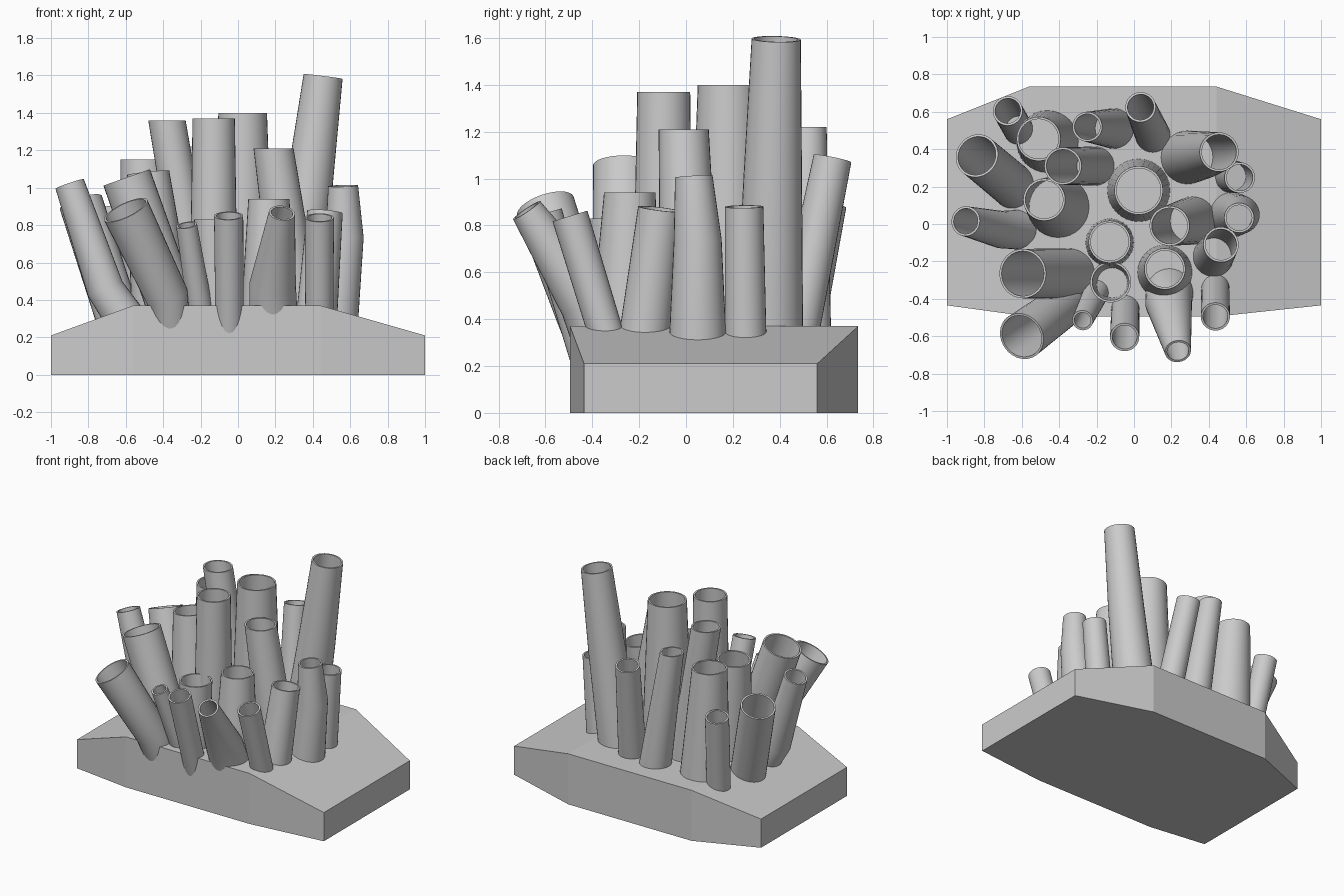
import bpy, bmesh, math
from mathutils import Vector

if "Cube" in bpy.data.objects:
    bpy.data.objects.remove(bpy.data.objects["Cube"])

SIDES = 32
WALL = 0.012


def make_object(name, bm):
    bmesh.ops.recalc_face_normals(bm, faces=bm.faces[:])
    me = bpy.data.meshes.new(name)
    bm.to_mesh(me)
    bm.free()
    ob = bpy.data.objects.new(name, me)
    bpy.context.collection.objects.link(ob)
    return ob


def tube(name, points, flat=False):
    """Hollow tube through (x, y, z, radius) points, bottom first, open at the top."""
    pos = [Vector(p[:3]) for p in points]
    rad = [p[3] for p in points]
    n = len(pos)
    frames = []
    for i in range(n):
        d = (pos[min(i + 1, n - 1)] - pos[max(i - 1, 0)]).normalized()
        if flat and i == n - 1:
            d = Vector((0, 0, 1))
        u = Vector((0, 1, 0)).cross(d).normalized()
        frames.append((pos[i], u, d.cross(u), rad[i]))
    bm = bmesh.new()
    path = [(f, 0) for f in frames] + [(f, WALL) for f in reversed(frames)]
    rings = []
    for (c, u, v, r), inset in path:
        rings.append([bm.verts.new(c + (r - inset) * (math.cos(a) * u + math.sin(a) * v))
                      for a in (2 * math.pi * k / SIDES for k in range(SIDES))])
    rings.append(rings[0])
    for a, b in zip(rings, rings[1:]):
        for k in range(SIDES):
            m = (k + 1) % SIDES
            bm.faces.new((a[k], a[m], b[m], b[k]))
    ob = make_object(name, bm)
    bpy.ops.object.select_all(action='DESELECT')
    ob.select_set(True)
    bpy.context.view_layer.objects.active = ob
    bpy.ops.object.shade_smooth_by_angle(angle=math.radians(35))


# Rock slab: straight walls, top sloping down towards both ends
outline = [(-1, -.435, .21), (-.56, -.495, .37), (.44, -.495, .37), (1, -.435, .21),
           (1, .56, .21), (.44, .735, .37), (-.56, .735, .37), (-1, .56, .21)]
bm = bmesh.new()
low = [bm.verts.new((x, y, 0)) for x, y, z in outline]
top = [bm.verts.new(p) for p in outline]
bm.faces.new(low[::-1])
for i in range(8):
    j = (i + 1) % 8
    bm.faces.new((low[i], low[j], top[j], top[i]))
for quad in ((0, 1, 6, 7), (1, 2, 5, 6), (2, 3, 4, 5)):
    bm.faces.new([top[i] for i in quad])
make_object("base_slab", bm)

# Upright tubes in the middle and back, level rims
tube("centre_tube", [(.025, .18, .3, .17), (.025, .18, 1.40, .13)], True)
tube("centre_front_tube", [(-.13, -.1, .3, .13), (-.13, -.095, 1.37, .113)], True)
tube("back_left_wide_tube", [(-.46, .44, .3, .17), (-.51, .455, 1.15, .118)], True)
tube("back_tube", [(-.10, .51, .3, .11), (-.25, .52, 1.22, .08)], True)
tube("left_inner_tube", [(-.20, .31, .3, .105), (-.38, .31, 1.36, .10)], True)
tube("right_inner_tube", [(.32, .02, .3, .13), (.19, -.01, 1.21, .107)], True)
tube("front_short_tube", [(-.115, -.315, .3, .09), (-.125, -.31, .83, .11)], True)
tube("front_wide_tube", [(.165, -.26, .3, .15), (.165, -.24, .94, .11)], True)

# Leaning tubes, rims square to the tube
tube("tall_tube", [(.28, .355, .3, .145), (.38, .37, 1.0, .125), (.455, .385, 1.595, .105)])
tube("back_leaning_tube", [(.105, .465, .3, .095), (.035, .625, 1.085, .082)])
tube("back_left_tube", [(-.61, .49, .25, .08), (-.675, .605, .89, .08)])
tube("left_outer_tube", [(-.63, .19, .27, .12), (-.84, .365, .92, .118)])
tube("left_bent_tube", [(-.57, -.03, .25, .11), (-.71, -.03, .46, .10), (-.90, .015, 1.02, .08)])
tube("left_wide_tube", [(-.40, .09, .3, .17), (-.48, .13, 1.08, .113)])
tube("left_front_tube", [(-.33, -.265, .3, .135), (-.595, -.265, 1.055, .132)])

# Tubes splaying out over the front edge
tube("front_left_tube", [(-.35, -.37, .2, .10), (-.38, -.44, .42, .115), (-.60, -.60, .88, .128)])
tube("front_flared_tube", [(.19, -.35, .3, .13), (.185, -.42, .48, .125), (.235, -.68, .865, .07)])
tube("front_centre_tube", [(-.045, -.41, .2, .075), (-.05, -.605, .85, .078)])
tube("front_thin_tube", [(-.195, -.35, .3, .07), (-.275, -.515, .80, .056)])
tube("front_right_tube", [(.435, -.33, .3, .075), (.435, -.495, .84, .078)])

# Right-hand cluster
tube("right_front_tube", [(.42, -.18, .3, .11), (.465, -.11, .87, .095)])
tube("right_bent_tube", [(.515, .05, .25, .125), (.57, .05, .74, .102), (.562, .033, 1.01, .08)])
tube("right_back_tube", [(.515, .255, .25, .09), (.565, .248, .88, .082)])
